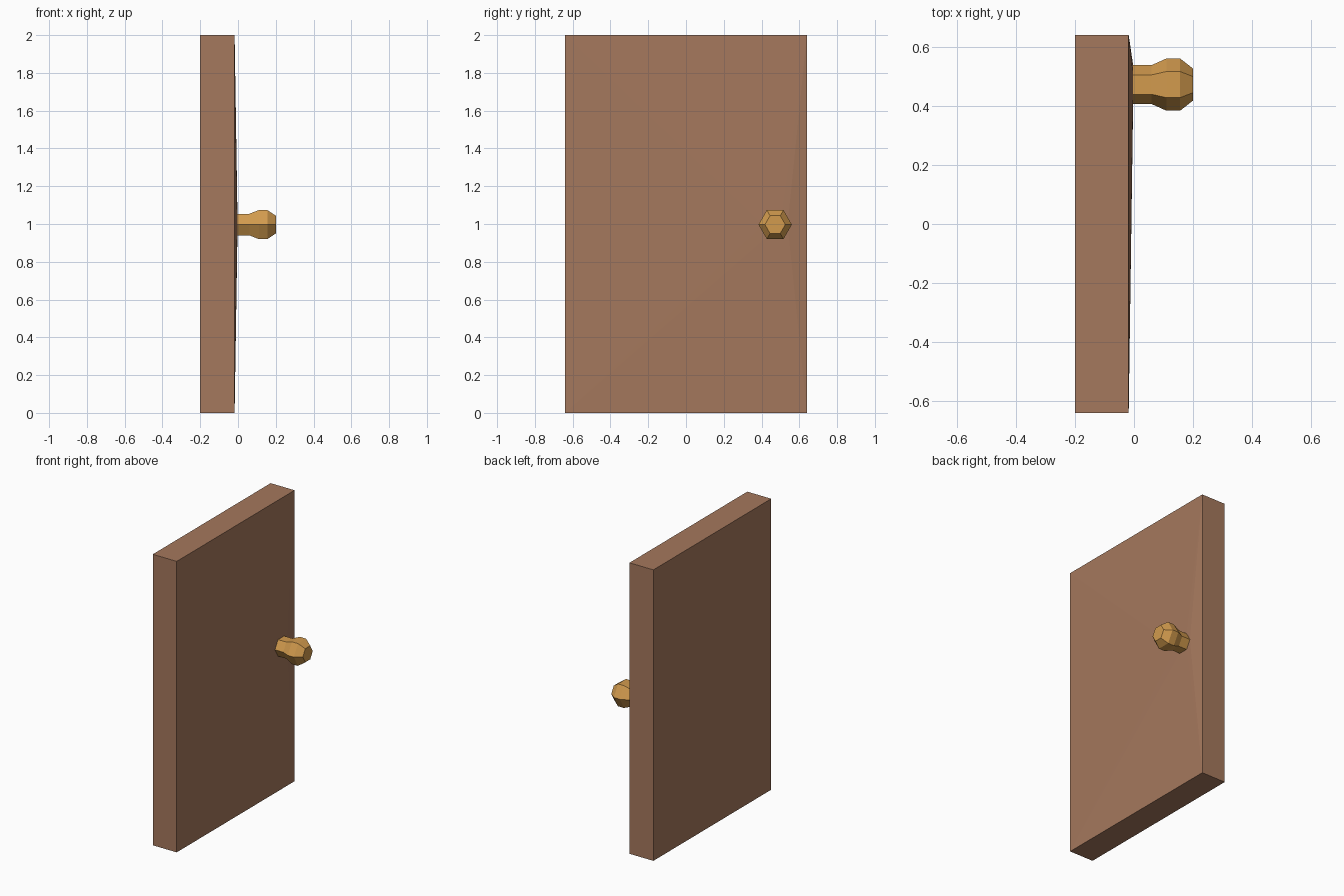
import bpy, bmesh, math

cube = bpy.data.objects.get("Cube")
if cube:
    bpy.data.objects.remove(cube, do_unlink=True)


def make_material(name, rgb):
    mat = bpy.data.materials.new(name)
    mat.use_nodes = True
    mat.diffuse_color = (*rgb, 1)
    mat.node_tree.nodes["Principled BSDF"].inputs["Base Color"].default_value = (*rgb, 1)
    return mat


def make_object(name, bm, mat):
    bmesh.ops.recalc_face_normals(bm, faces=bm.faces)
    mesh = bpy.data.meshes.new(name)
    bm.to_mesh(mesh)
    bm.free()
    mesh.materials.append(mat)
    obj = bpy.data.objects.new(name, mesh)
    bpy.context.collection.objects.link(obj)
    return obj


KNOB_Y, KNOB_Z = 0.472, 0.997
BACK_X, FRONT_X, BASE_X = -0.20, -0.018, -0.003
HALF_W, HEIGHT = 0.64, 2.0
NECK_R = 0.066


def hex_ring(bm, x, r):
    """Six vertices around the knob axis, starting at +y."""
    angles = [math.radians(60 * i) for i in range(6)]
    return [bm.verts.new((x, KNOB_Y + r * math.cos(a), KNOB_Z + r * math.sin(a)))
            for a in angles]


wood = make_material("brown wood", (0.376, 0.188, 0.109))
brass = make_material("brass", (0.645, 0.328, 0.076))

# Door panel: a slab whose front rises very slightly towards the knob
bm = bmesh.new()
corners = [(HALF_W, HEIGHT), (-HALF_W, HEIGHT), (-HALF_W, 0), (HALF_W, 0)]
back = [bm.verts.new((BACK_X, y, z)) for y, z in corners]
front = [bm.verts.new((FRONT_X, y, z)) for y, z in corners]
bm.faces.new(back)
for i in range(4):
    j = (i + 1) % 4
    bm.faces.new((back[i], back[j], front[j], front[i]))
h = hex_ring(bm, BASE_X, NECK_R)
tr, tl, bl, br = front
for face in ((tr, tl, h[2], h[1]), (bl, br, h[5], h[4]),      # above and below
             (br, tr, h[0]), (tl, bl, h[3]),                  # either side
             (tr, h[1], h[0]), (tl, h[3], h[2]),              # corners
             (bl, h[4], h[3]), (br, h[0], h[5])):
    bm.faces.new(face)
make_object("door_panel", bm, wood)

# Knob: hexagonal neck, bulging grip and tapered end
bm = bmesh.new()
profile = [(BASE_X, NECK_R), (0.06, NECK_R), (0.11, 0.0885), (0.156, 0.0885), (0.20, 0.054)]
rings = [hex_ring(bm, x, r) for x, r in profile]
for a, b in zip(rings, rings[1:]):
    for i in range(6):
        j = (i + 1) % 6
        bm.faces.new((a[i], a[j], b[j], b[i]))
bm.faces.new(rings[-1])
knob = make_object("door_knob", bm, brass)
# The open base makes a consistent outward direction worth checking
if knob.data.polygons[-1].normal.x < 0:
    knob.data.flip_normals()
